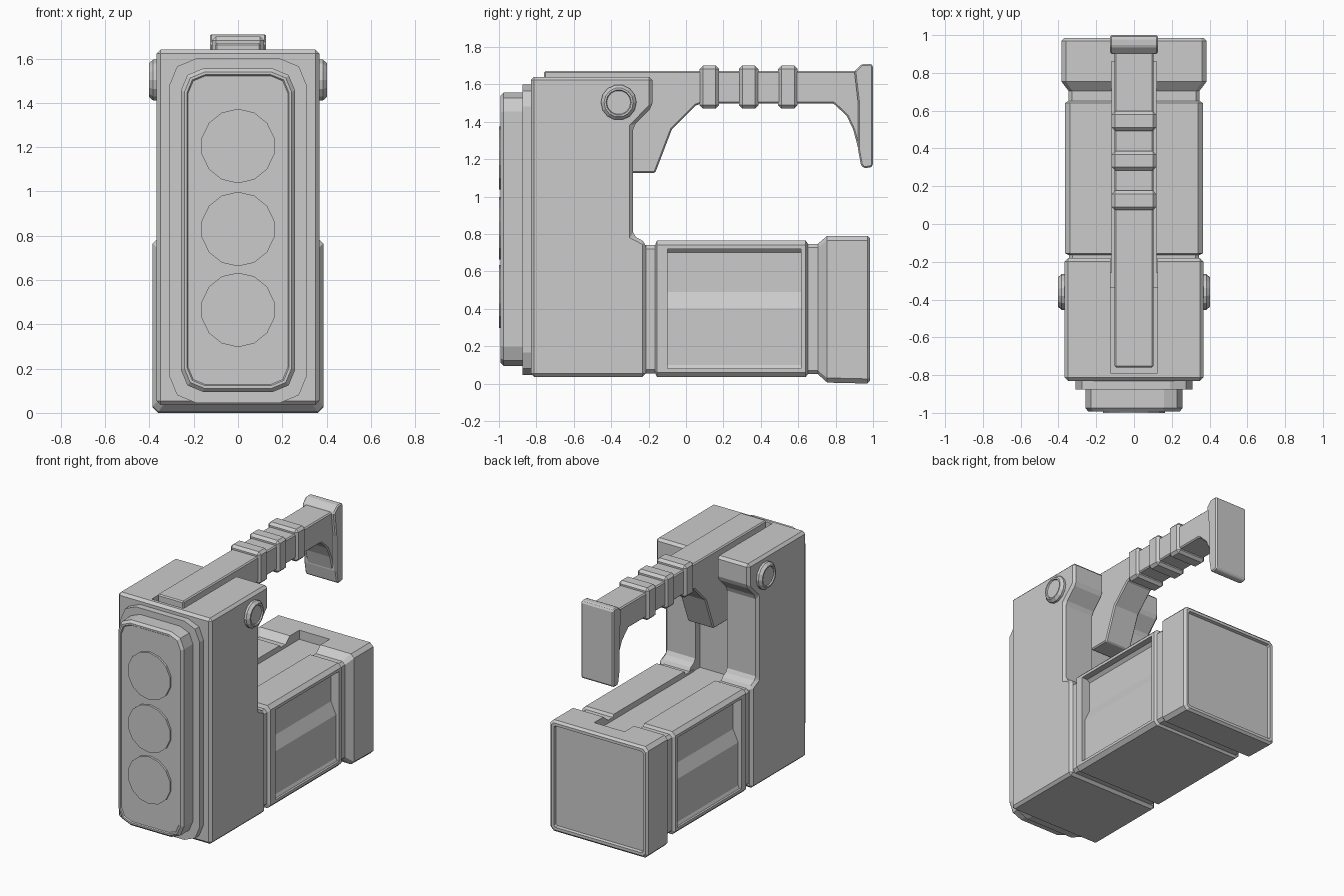
import bpy, bmesh
from math import sin, cos, pi


def loft(name, rings, bevel=0.0):
    """Skin a list of equal-length point rings and cap both ends."""
    bm = bmesh.new()
    rows = [[bm.verts.new(p) for p in r] for r in rings]
    n = len(rows[0])
    for a, b in zip(rows, rows[1:]):
        for i in range(n):
            bm.faces.new((a[i], a[(i + 1) % n], b[(i + 1) % n], b[i]))
    bm.faces.new(rows[0])
    bm.faces.new(rows[-1])
    bmesh.ops.recalc_face_normals(bm, faces=bm.faces)
    me = bpy.data.meshes.new(name)
    bm.to_mesh(me)
    bm.free()
    ob = bpy.data.objects.new(name, me)
    bpy.context.collection.objects.link(ob)
    if bevel:
        m = ob.modifiers.new("bevel", 'BEVEL')
        m.width, m.segments, m.limit_method = bevel, 1, 'ANGLE'
        apply(ob, m)
    return ob


def apply(ob, mod):
    bpy.context.view_layer.objects.active = ob
    bpy.ops.object.modifier_apply(modifier=mod.name)


def side_prism(name, profile, hx, bevel=0.0):
    """Extrude a (y, z) profile symmetrically across x."""
    return loft(name, [[(x, y, z) for y, z in profile] for x in (-hx, hx)], bevel)


def box(name, hx, y0, y1, z0, z1, bevel=0.0):
    return side_prism(name, [(y0, z0), (y1, z0), (y1, z1), (y0, z1)], hx, bevel)


def rounded(y, hx, z0, z1, r, seg=1):
    """Rectangle in the x-z plane with chamfered or rounded corners."""
    pts = []
    for k, (cx, cz) in enumerate([(hx - r, z1 - r), (r - hx, z1 - r),
                                  (r - hx, z0 + r), (hx - r, z0 + r)]):
        for i in range(seg + 1):
            a = (k + i / seg) * pi / 2
            pts.append((cx + r * cos(a), y, cz + r * sin(a)))
    return pts


def cut(ob, cutter):
    cutter.hide_render = True
    m = ob.modifiers.new("cut", 'BOOLEAN')
    m.operation, m.object, m.solver = 'DIFFERENCE', cutter, 'EXACT'
    apply(ob, m)
    bpy.data.objects.remove(cutter)


# Upright lamp housing with overhanging top and handle slot
housing = side_prism("lamp_housing", [
    (-0.83, 0.035), (-0.83, 1.64), (-0.18, 1.64), (-0.18, 1.48), (-0.283, 1.375),
    (-0.283, 0.79), (-0.215, 0.755), (-0.215, 0.035)], 0.367, 0.018)
cut(housing, box("slot_cutter", 0.125, -0.79, -0.05, 1.59, 1.9))
cut(housing, box("back_groove_cutter", 0.125, -0.335, -0.05, 0.725, 1.75))

# Battery case with necks, flared end cap and inset end panel
case = loft("battery_case", [rounded(*s) for s in [
    (-0.26, 0.345, 0.055, 0.74, 0.02), (-0.165, 0.345, 0.055, 0.74, 0.02),
    (-0.155, 0.365, 0.035, 0.765, 0.025), (0.64, 0.365, 0.035, 0.765, 0.025),
    (0.652, 0.347, 0.05, 0.747, 0.02), (0.705, 0.347, 0.05, 0.747, 0.02),
    (0.755, 0.385, 0.005, 0.79, 0.025), (0.97, 0.385, 0.0, 0.79, 0.025),
    (0.985, 0.37, 0.015, 0.775, 0.02), (0.985, 0.35, 0.035, 0.755, 0.01),
    (0.965, 0.345, 0.04, 0.75, 0.01)]])
cut(case, box("top_groove_cutter", 0.12, -0.4, 0.86, 0.725, 0.9))

# Stepped recesses in both sides of the case
for s in (-1, 1):
    prof = [(0.5, 0.08), (0.35, 0.08), (0.34, 0.1), (0.34, 0.405),
            (0.3, 0.49), (0.3, 0.70), (0.32, 0.72), (0.5, 0.72)]
    cut(case, loft("recess_cutter", [[(s * x, y, z) for x, z in prof] for y in (-0.1, 0.615)]))

# Front bezel plate and lens frame
loft("bezel_plate", [rounded(*s, 2) for s in [
    (-0.81, 0.31, 0.045, 1.6, 0.12), (-0.875, 0.31, 0.045, 1.6, 0.12)]])
loft("lens_frame", [rounded(*s, 2) for s in [
    (-0.86, 0.258, 0.095, 1.555, 0.1), (-0.975, 0.258, 0.095, 1.555, 0.1),
    (-0.992, 0.242, 0.111, 1.539, 0.09), (-0.992, 0.23, 0.123, 1.527, 0.08),
    (-0.985, 0.225, 0.128, 1.522, 0.078)]])

# Three lamp lenses
for z in (0.465, 0.83, 1.205):
    loft("lens", [[(r * sin(2 * pi * i / 14), y, z + r * cos(2 * pi * i / 14))
                   for i in range(14)] for y, r in [(-0.97, 0.168), (-1.0, 0.168)]])

# Pivot knobs on both sides
for s in (-1, 1):
    loft("pivot_knob", [[(s * x, -0.36 + r * cos(2 * pi * i / 14), 1.503 + r * sin(2 * pi * i / 14))
                         for i in range(14)] for x, r in [
        (0.35, 0.095), (0.383, 0.095), (0.402, 0.078), (0.402, 0.068), (0.393, 0.064)]])

# Carrying handle: bar, front bracket and rear web in one profile
side_prism("handle_bar", [
    (-0.76, 1.67), (0.95, 1.67), (0.95, 1.19), (0.935, 1.2), (0.895, 1.355),
    (0.86, 1.43), (0.79, 1.497), (0.08, 1.497), (0.05, 1.485), (-0.075, 1.36),
    (-0.165, 1.125), (-0.32, 1.125), (-0.32, 1.57), (-0.76, 1.57)], 0.103, 0.015)

# Grip ribs
for y in (0.125, 0.335, 0.545):
    box("grip_rib", 0.118, y - 0.052, y + 0.052, 1.47, 1.7, 0.018)

# Rear end plate of the handle
side_prism("handle_end_plate", [
    (0.9, 1.67), (0.94, 1.708), (0.985, 1.71), (1.0, 1.7), (1.0, 1.165), (0.985, 1.155),
    (0.95, 1.152), (0.935, 1.17), (0.92, 1.25), (0.92, 1.5)], 0.127, 0.008)
